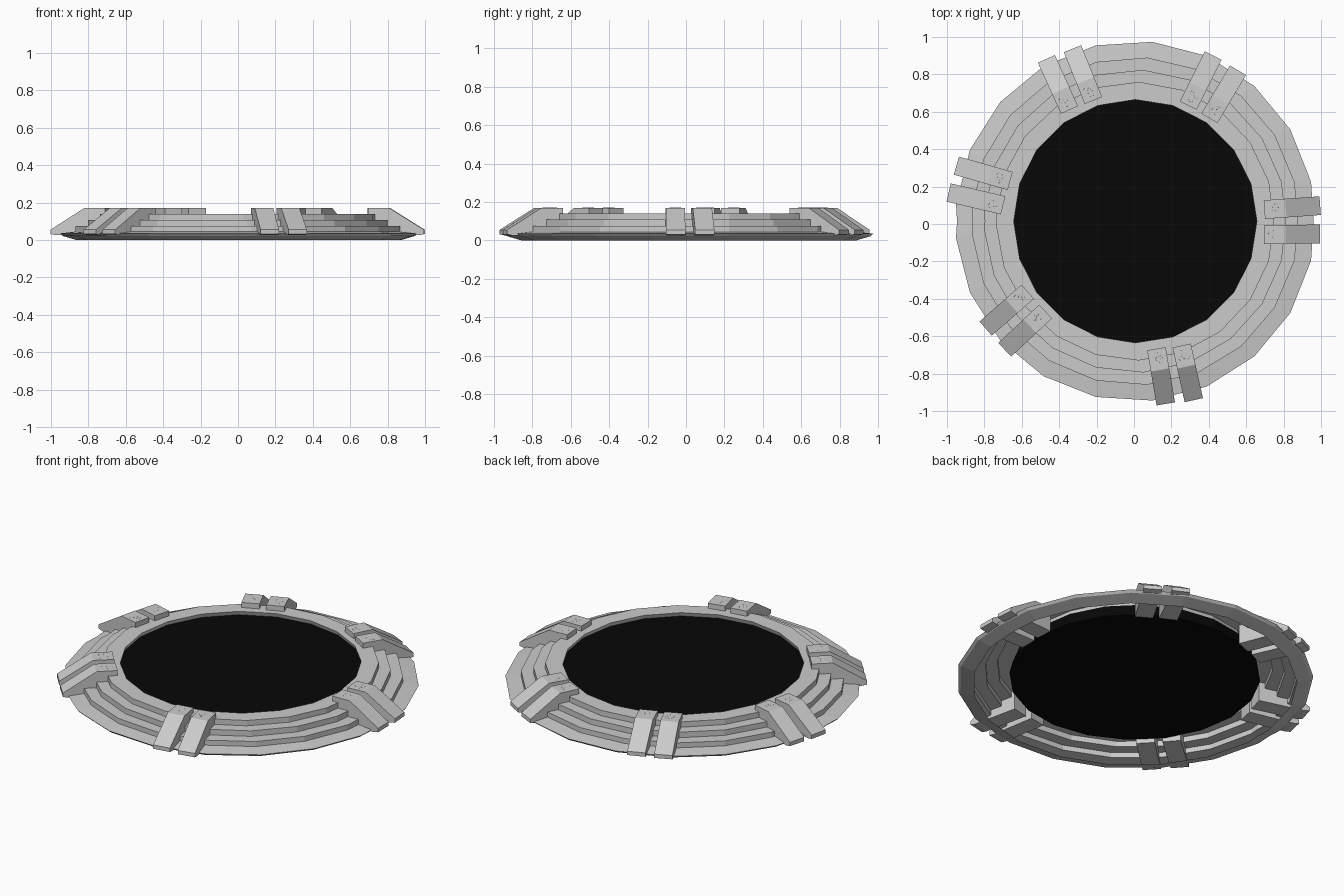
import bpy, bmesh
from math import sin, cos, pi, radians, atan2
from mathutils import Matrix

if "Cube" in bpy.data.objects:
    bpy.data.objects.remove(bpy.data.objects["Cube"])

CX, CY, SIDES = 0.007, 0.015, 20


def add_object(name, bm):
    bmesh.ops.recalc_face_normals(bm, faces=bm.faces)
    mesh = bpy.data.meshes.new(name)
    bm.to_mesh(mesh)
    bm.free()
    ob = bpy.data.objects.new(name, mesh)
    bpy.context.collection.objects.link(ob)
    return ob


def ring_verts(bm, r, z, twist=0):
    angles = [2 * pi * k / SIDES - radians(twist) for k in range(SIDES)]
    return [bm.verts.new((r * cos(a), r * sin(a), z)) for a in angles]


def skin(bm, loops):
    for a, b in zip(loops, loops[1:]):
        for i in range(len(a)):
            j = (i + 1) % len(a)
            bm.faces.new((a[i], a[j], b[j], b[i]))


# Stepped ring shell, slightly twisted outwards, back half mirrored to the front
profile = [(.66, .115, 0), (.65, .14, 0), (.745, .14, 1.5), (.745, .108, 1.5),
           (.81, .108, 3), (.81, .075, 3), (.877, .075, 4.2), (.877, .045, 4.2),
           (.963, .035, 5.4), (.95, .022, 5.4), (.875, 0, 5.4)]
bm = bmesh.new()
skin(bm, [ring_verts(bm, *p) for p in profile])
bmesh.ops.bisect_plane(bm, geom=bm.verts[:] + bm.edges[:] + bm.faces[:],
                       plane_co=(0, 0, 0), plane_no=(0, 1, 0), clear_inner=True)
ring = add_object("stepped_ring", bm)
ring.location = (CX, CY, 0)
ring.modifiers.new("mirror", 'MIRROR').use_axis = (False, True, False)

# Black drum closing the opening
bm = bmesh.new()
drum_loops = [ring_verts(bm, .678, .045), ring_verts(bm, .66, .115)]
skin(bm, drum_loops)
for loop in drum_loops:
    bm.faces.new(loop)
drum = add_object("dark_drum", bm)
drum.location = (CX, CY, 0)
black = bpy.data.materials.new("black")
black.diffuse_color = (.002, .002, .002, 1)
black.use_nodes = True
black.node_tree.nodes["Principled BSDF"].inputs["Base Color"].default_value = black.diffuse_color
drum.data.materials.append(black)

# Sloped clamp bars in pairs: inner end and outer end of each centre line
bars = [(.697, .077, .995, .098), (.695, -.057, .999, -.053),
        (.290, .633, .422, .897), (.403, .565, .555, .820),
        (-.345, .610, -.465, .875), (-.217, .660, -.325, .928),
        (-.662, .230, -.950, .312), (-.700, .100, -.990, .168),
        (-.568, -.362, -.785, -.552), (-.473, -.468, -.683, -.665),
        (.120, -.667, .170, -.962), (.255, -.650, .318, -.935)]
side = [(0, .17), (.115, .17), (.299, .055), (.299, .032), (.27, .026), (0, .026)]
for n, (x0, y0, x1, y1) in enumerate(bars, 1):
    place = Matrix.Translation((x0, y0, 0)) @ Matrix.Rotation(atan2(y1 - y0, x1 - x0), 4, 'Z')
    bm = bmesh.new()
    ends = [[bm.verts.new((x, y, z)) for x, z in side] for y in (-.05, .05)]
    skin(bm, ends)
    for end in ends:
        bm.faces.new(end)
    add_object(f"clamp_bar_{n}", bm).matrix_world = place

    # Fine three-looped knot ornament on the flat inner part
    curve = bpy.data.curves.new(f"knot_ornament_{n}", 'CURVE')
    curve.dimensions = '3D'
    curve.bevel_depth, curve.bevel_resolution = .001, 0
    spline = curve.splines.new('POLY')
    spline.points.add(35)
    spline.use_cyclic_u = True
    for i, p in enumerate(spline.points):
        t = 2 * pi * i / 36
        p.co = (.055 + .011 * (cos(t) - 2 * cos(2 * t)), .011 * (sin(t) + 2 * sin(2 * t)), .1695, 1)
    knot = bpy.data.objects.new(curve.name, curve)
    bpy.context.collection.objects.link(knot)
    knot.matrix_world = place
